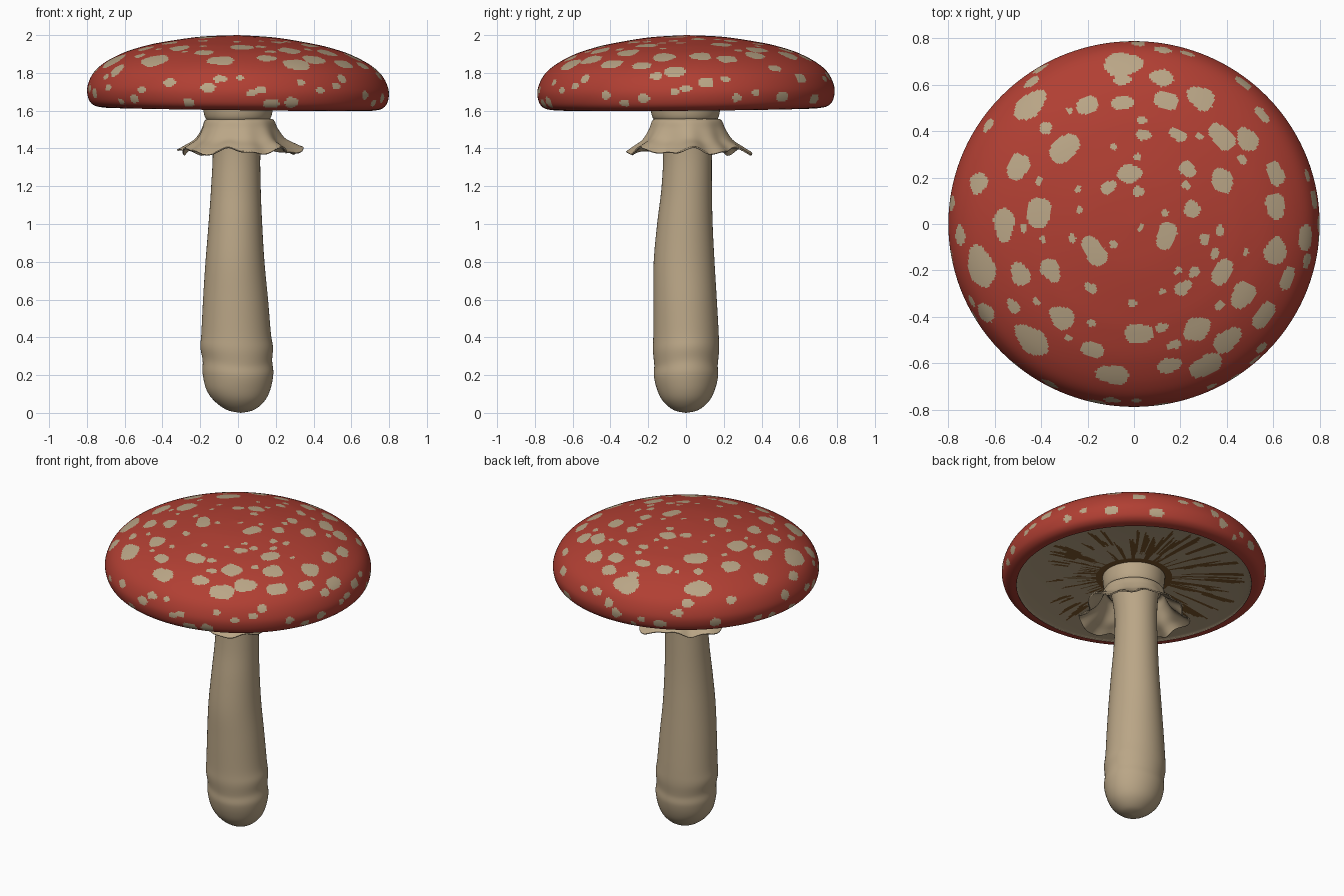
import bpy, bmesh, math, random
from mathutils import Vector, kdtree

if "Cube" in bpy.data.objects:
    bpy.data.objects.remove(bpy.data.objects["Cube"])

random.seed(4)
TAU = 2 * math.pi


def material(name, rgb):
    m = bpy.data.materials.new(name)
    m.diffuse_color = (*rgb, 1)
    m.use_nodes = True
    m.node_tree.nodes["Principled BSDF"].inputs["Base Color"].default_value = m.diffuse_color
    return m


RED = material("cap red", (0.44, 0.05, 0.033))
TAN = material("pale tan", (0.49, 0.38, 0.24))
BROWN = material("gill brown", (0.20, 0.095, 0.025))


def smooth_rows(rows, n):
    """Catmull-Rom interpolation, n steps between each pair of rows."""
    out = []
    for i in range(len(rows) - 1):
        p = [rows[max(i - 1, 0)], rows[i], rows[i + 1], rows[min(i + 2, len(rows) - 1)]]
        for k in range(n):
            t = k / n
            out.append([0.5 * (2 * b + (c - a) * t + (2 * a - 5 * b + 4 * c - d) * t * t
                               + (3 * b - a - 3 * c + d) * t ** 3) for a, b, c, d in zip(*p)])
    return out + [list(rows[-1])]


def even_rows(rows, step):
    """Resample a profile at equal distances along its length."""
    out, left = [rows[0]], step
    for a, b in zip(rows, rows[1:]):
        d, pos = math.dist(a, b), 0
        while d - pos >= left:
            pos += left
            left = step
            out.append([u + (v - u) * pos / d for u, v in zip(a, b)])
        left -= d - pos
    return out + [rows[-1]]


def rings(name, n_rings, segs, point, mats, rule=None):
    """Closed rings of points joined by quads; rule(faces) sets colours."""
    bm = bmesh.new()
    grid = [[bm.verts.new(point(i, TAU * j / segs)) for j in range(segs)] for i in range(n_rings)]
    for a, b in zip(grid, grid[1:]):
        for j in range(segs):
            k = (j + 1) % segs
            bm.faces.new((a[j], a[k], b[k], b[j]))
    bmesh.ops.remove_doubles(bm, verts=bm.verts, dist=1e-5)
    bmesh.ops.recalc_face_normals(bm, faces=bm.faces)
    if rule:
        bm.faces.ensure_lookup_table()
        rule(bm.faces)
    me = bpy.data.meshes.new(name)
    bm.to_mesh(me)
    bm.free()
    for m in mats:
        me.materials.append(m)
    ob = bpy.data.objects.new(name, me)
    bpy.context.collection.objects.link(ob)
    bpy.context.view_layer.objects.active = ob
    ob.select_set(True)
    bpy.ops.object.shade_smooth_by_angle(angle=math.radians(50))
    ob.select_set(False)
    return ob


def tilt(x, y, z):
    return x, y * 0.985, z - 0.012 * x + 0.008 * y


# Cap: domed profile down to the rolled rim
cap_prof = even_rows(smooth_rows([(0, 2.0), (0.2, 1.989), (0.4, 1.958), (0.5, 1.935), (0.6, 1.902),
                                  (0.7, 1.85), (0.765, 1.792), (0.798, 1.715), (0.79, 1.65),
                                  (0.76, 1.618), (0.71, 1.608)], 10), 0.0085)

# Main spots: x, y, size as seen from above
SPOTS = [(-.05, .70, .07), (.12, .64, .045), (-.45, .52, .065), (-.20, .52, .042), (-.05, .53, .035),
         (-.05, .63, .03), (.14, .54, .045), (.29, .55, .055), (.55, .48, .03), (.38, .38, .052),
         (.49, .37, .05), (.19, .39, .03), (.04, .39, .028), (-.30, .33, .058), (-.38, .42, .028),
         (-.50, .25, .052), (-.67, .18, .045), (-.41, .05, .058), (-.56, 0, .055), (-.75, -.05, .035),
         (-.66, -.19, .075), (-.17, -.12, .052), (-.02, .22, .045), (-.11, .16, .03), (.38, .19, .05),
         (.23, .24, .035), (.61, .22, .045), (.61, .08, .05), (.25, .065, .036), (.14, -.05, .048),
         (.61, -.12, .055), (.74, -.06, .045), (.38, -.21, .045), (.66, -.24, .04), (.47, -.31, .055),
         (.21, -.28, .032), (.27, -.46, .055), (.40, -.51, .055), (.56, -.40, .05), (.31, -.62, .058),
         (.15, -.62, .042), (-.09, -.66, .055), (.02, -.48, .05), (-.18, -.55, .04), (-.31, -.41, .052),
         (-.44, -.51, .068), (-.64, -.39, .045), (-.49, -.22, .045), (-.36, -.20, .045),
         (-.52, -.36, .03)]


def cap_height(r):
    for (r0, z0), (r1, z1) in zip(cap_prof, cap_prof[1:]):
        if r0 <= r <= r1:
            return z0 + (z1 - z0) * (r - r0) / (r1 - r0)
    return 1.7


def paint_spots(faces):
    spots = [(Vector(tilt(x, y, cap_height(math.hypot(x, y)))), s) for x, y, s in SPOTS]

    def add_free(r, z, a, size):  # keep small flecks clear of other spots
        c = Vector(tilt(r * math.cos(a), r * math.sin(a), z))
        if all((c - o).length > (size + s) * 1.25 for o, s in spots):
            spots.append((c, size))

    for i in range(70):  # small flecks on the crown
        r = 0.58 * math.sqrt(random.random())
        add_free(r, cap_height(r), random.random() * TAU, random.uniform(0.014, 0.026))
    low = [p for p in cap_prof if 1.64 < p[1] < 1.80]
    for i in range(60):  # flecks round the rim
        r, z = random.choice(low)
        add_free(r, z, TAU * i * 0.382, random.uniform(0.018, 0.034))
    tree = kdtree.KDTree(len(faces))
    for f in faces:
        tree.insert(f.calc_center_median(), f.index)
    tree.balance()
    for c, s in spots:
        tangent = Vector((-c.y, c.x, 0)).normalized()
        tangent.rotate(Vector((0, 0, 1)).rotation_difference(Vector((c.x, c.y, 1.2))))
        stretch, phase = random.uniform(1.05, 1.35), random.random() * TAU
        for co, idx, _ in tree.find_range(c, s * 1.7):
            d = co - c
            u = d.dot(tangent)
            v = math.sqrt(max(d.length_squared - u * u, 0))
            wob = 1 + 0.08 * math.sin(3 * math.atan2(v, u) + phase)
            if math.hypot(u / stretch, v * stretch ** 0.6) < s * wob:
                faces[idx].material_index = 1


rings("cap", len(cap_prof), 440,
      lambda i, a: tilt(cap_prof[i][0] * math.cos(a), cap_prof[i][0] * math.sin(a), cap_prof[i][1]),
      [RED, TAN], paint_spots)

# Gills: shallow recessed disc with brown radial streaks
gill_prof = smooth_rows([(0.71, 1.608), (0.69, 1.622), (0.45, 1.645), (0.1, 1.662)], 14)
streaks = [[] for _ in range(360)]
for i in range(130):
    a = random.randrange(360)
    dense = 0.5 + 0.5 * math.cos(math.radians(a - 115))  # streakier on one side
    start = random.choice((0.18, 0.18, 0.3, 0.42))
    end = start + random.uniform(0.08, 0.2 + 0.2 * dense)
    for w in range(random.choice((2, 2, 3, 4))):
        streaks[(a + w) % 360].append((start + .01 * w, min(end - .03 * w, 0.66)))


def paint_gills(faces):
    for f in faces:
        c = f.calc_center_median()
        r, k = math.hypot(c.x, c.y), int(math.degrees(math.atan2(c.y, c.x))) % 360
        f.material_index = int(r < 0.24 or any(s < r < e for s, e in streaks[k]))


rings("gills", len(gill_prof), 360,
      lambda i, a: tilt(gill_prof[i][0] * math.cos(a), gill_prof[i][0] * math.sin(a), gill_prof[i][1]),
      [TAN, BROWN], paint_gills)

# Stem: z, centre x, centre y, radius x, radius y
stem_rows = smooth_rows([(0, .015, 0, 0, 0), (.015, .013, 0, .07, .065), (.06, .008, 0, .13, .12),
                         (.12, .002, 0, .168, .152), (.2, 0, 0, .187, .17), (.265, -.003, 0, .184, .168),
                         (.34, -.007, 0, .192, .175), (.42, -.01, 0, .184, .173), (.6, -.013, -.005, .172, .168),
                         (.8, -.016, -.01, .156, .161), (1.0, -.014, -.006, .142, .147),
                         (1.2, -.011, .004, .131, .133), (1.4, -.007, .008, .127, .13),
                         (1.6, -.003, 0, .15, .15)], 6)


def stem_point(i, a):
    z, cx, cy, rx, ry = stem_rows[i]
    # slightly uneven rings round the swollen base
    dz = 0.015 * math.sin(a * 2 + 1) * max(0, 1 - abs(z - .28) / .15)
    return cx + rx * math.cos(a), cy + ry * math.sin(a), z + dz


rings("stem", len(stem_rows), 64, stem_point, [TAN])

# Collar: short flared neck under the cap
collar = smooth_rows([(.15, 1.54), (.172, 1.56), (.183, 1.60), (.188, 1.67)], 4)
rings("collar", len(collar), 64,
      lambda i, a: (collar[i][0] * math.cos(a), collar[i][0] * math.sin(a) - .003, collar[i][1]), [TAN])

# Skirt: thin ruffled ring hanging below the collar
skirt_rows = smooth_rows([(.14, 1.553), (.178, 1.548), (.198, 1.50), (.232, 1.445), (.28, 1.41),
                          (.315, 1.385)], 5)


def skirt_point(i, a):
    r, z = skirt_rows[i]
    t = (i / (len(skirt_rows) - 1)) ** 2
    r += t * (0.022 * math.sin(5 * a + .6) + 0.014 * math.sin(9 * a + 2))
    z += t * (0.014 * math.sin(7 * a + 1) + 0.008 * math.sin(13 * a))
    return r * math.cos(a) + .006, r * math.sin(a) + .005, z


skirt = rings("skirt", len(skirt_rows), 128, skirt_point, [TAN])
mod = skirt.modifiers.new("thickness", 'SOLIDIFY')
mod.thickness = 0.008
mod.offset = 0
